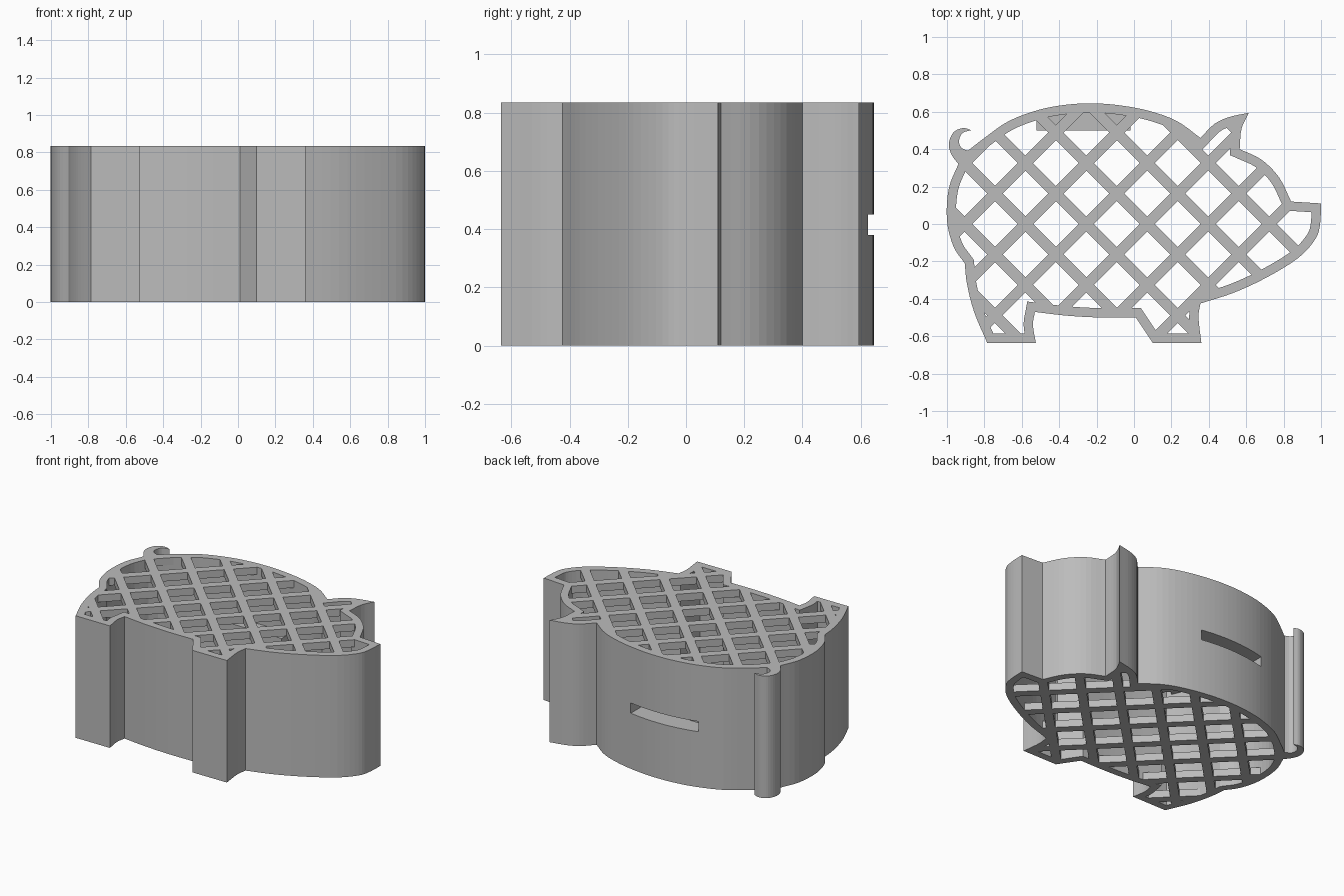
import bpy
import bmesh
from mathutils import Vector
from mathutils.geometry import intersect_point_line

HEIGHT, WALL, PANEL = 0.835, 0.05, 0.05
PITCH, BAR, PHASE = 0.326, 0.058, -0.255

if "Cube" in bpy.data.objects:
    bpy.data.objects.remove(bpy.data.objects["Cube"])

grey = bpy.data.materials.new("plain grey")
grey.use_nodes = True
grey.diffuse_color = (0.5, 0.5, 0.5, 1)
grey.node_tree.nodes["Principled BSDF"].inputs["Base Color"].default_value = (0.5, 0.5, 0.5, 1)


def smooth_run(points, steps=4):
    """Catmull-Rom through the points, without the last one."""
    p = [Vector(q) for q in points]
    p = [2 * p[0] - p[1]] + p + [2 * p[-1] - p[-2]]
    out = []
    for a, b, c, d in zip(p, p[1:], p[2:], p[3:]):
        for i in range(steps):
            t = i / steps
            out.append(0.5 * (2 * b + (c - a) * t + (2 * a - 5 * b + 4 * c - d) * t * t
                              + (3 * b - a - 3 * c + d) * t ** 3))
    return out


def outline(runs):
    """Closed loop of runs; every run ends at a sharp corner where the next begins."""
    loop = []
    for run, following in zip(runs, runs[1:] + runs[:1]):
        pts = run + [following[0]]
        loop += smooth_run(pts) if len(pts) > 2 else [Vector(run[0])]
    return loop


def inset(loop, dist):
    """Mitred inward offset of a clockwise loop, dropping points that fold over."""
    n, out = len(loop), []
    for i, p in enumerate(loop):
        d1, d2 = (p - loop[i - 1]).normalized(), (loop[(i + 1) % n] - p).normalized()
        n1, n2 = Vector((d1.y, -d1.x)), Vector((d2.y, -d2.x))
        q = p + (n1 + n2) * dist / (1 + n1.dot(n2))
        clear = True
        for j in range(n):
            a, b = loop[j - 1], loop[j]
            near, t = intersect_point_line(q, a, b)
            near = a.lerp(b, min(max(t, 0), 1))
            clear = clear and (q - near.to_2d()).length > dist * 0.97
        if clear:
            out.append(q)
    return out


def prisms(name, loops, z0, z1):
    """Object made of upright prisms, one for each loop."""
    bm = bmesh.new()
    for loop in loops:
        face = bm.faces.new([bm.verts.new((p.x, p.y, z0)) for p in loop])
        grown = bmesh.ops.extrude_face_region(bm, geom=[face])
        top = [v for v in grown["geom"] if isinstance(v, bmesh.types.BMVert)]
        bmesh.ops.translate(bm, verts=top, vec=(0, 0, z1 - z0))
    bmesh.ops.recalc_face_normals(bm, faces=bm.faces)
    mesh = bpy.data.meshes.new(name)
    bm.to_mesh(mesh)
    bm.free()
    mesh.materials.append(grey)
    ob = bpy.data.objects.new(name, mesh)
    bpy.context.scene.collection.objects.link(ob)
    return ob


def combine(ob, other, operation):
    """Apply a boolean and remove the helper."""
    mod = ob.modifiers.new("cut", "BOOLEAN")
    mod.object, mod.operation, mod.solver = other, operation, "EXACT"
    bpy.context.view_layer.objects.active = ob
    bpy.ops.object.modifier_apply(modifier=mod.name)
    bpy.data.objects.remove(other)


# Body outline, clockwise from the top of the snout
body_loop = outline([
    [(0.84, 0.12)],
    [(1.0, 0.11), (0.995, 0), (0.97, -0.08), (0.88, -0.18), (0.72, -0.28), (0.54, -0.365)],
    [(0.355, -0.425), (0.345, -0.5)],                      # front leg
    [(0.36, -0.635)],
    [(0.10, -0.635)],
    [(0.01, -0.5), (-0.18, -0.5), (-0.36, -0.49)],         # belly
    [(-0.53, -0.47), (-0.54, -0.54)],                      # back leg
    [(-0.525, -0.635)],
    [(-0.785, -0.635), (-0.855, -0.47), (-0.893, -0.32)],
    [(-0.905, -0.21), (-0.965, -0.12), (-1.0, 0.02), (-0.99, 0.19)],
    [(-0.935, 0.33)],
    [(-0.89, 0.39), (-0.8, 0.46), (-0.67, 0.55), (-0.51, 0.61), (-0.36, 0.638),
     (-0.22, 0.645), (-0.08, 0.635), (0.08, 0.605), (0.23, 0.55)],
    [(0.355, 0.46), (0.43, 0.535), (0.51, 0.572)],         # ear
    [(0.615, 0.595), (0.575, 0.51)],
    [(0.565, 0.4), (0.68, 0.345), (0.775, 0.25)],          # forehead
])
inner_loop = inset(body_loop, WALL)

# Diamond openings clipped to the inside of the wall
half = PITCH / 2 - BAR * 0.5 ** 0.5
diamonds = []
for i in range(-8, 9):
    for j in range(-5, 6):
        if (i + j) % 2:
            c = Vector((PHASE + i * PITCH / 2, j * PITCH / 2))
            diamonds.append([c + Vector(d) * half for d in ((1, 0), (0, 1), (-1, 0), (0, -1))])
openings = prisms("lattice_openings", diamonds, -0.1, HEIGHT + 0.1)
combine(openings, prisms("opening_limit", [inner_loop], -0.2, HEIGHT + 0.2), "INTERSECT")

# Hollow body with lattice panels above and below
body = prisms("lattice_body", [body_loop], 0, HEIGHT)
combine(body, prisms("cavity", [inner_loop], PANEL, HEIGHT - PANEL), "DIFFERENCE")
combine(body, openings, "DIFFERENCE")

# Coin slot through the back wall
slot = [Vector(p) for p in ((-0.52, 0.5), (-0.02, 0.5), (-0.02, 0.8), (-0.52, 0.8))]
combine(body, prisms("slot_cutter", [slot], 0.38, 0.45), "DIFFERENCE")

# Curled tail
tail_loop = outline([
    [(-0.93, 0.31), (-0.975, 0.37), (-0.99, 0.43), (-0.965, 0.49), (-0.915, 0.513)],
    [(-0.87, 0.502), (-0.915, 0.487), (-0.935, 0.45), (-0.925, 0.41)],
    [(-0.88, 0.388)],
])
prisms("curled_tail", [tail_loop], 0, HEIGHT)
